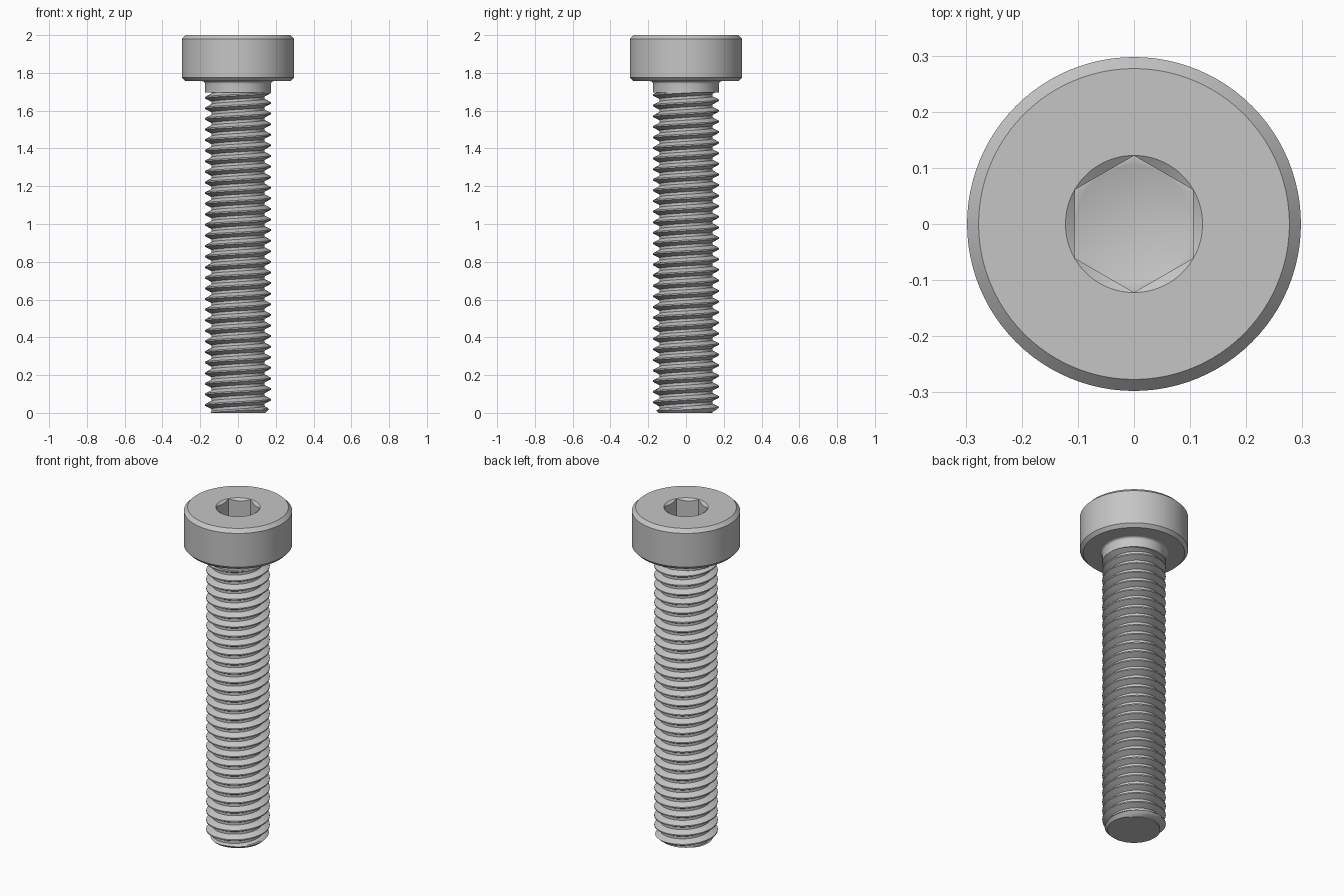
import bpy, bmesh
from math import pi, tau, cos, sin, radians

cube = bpy.data.objects.get("Cube")
if cube:
    bpy.data.objects.remove(cube, do_unlink=True)

# Dimensions
HEAD_R, HEAD_BASE, TOP = 0.2975, 1.756, 2.0
SHAFT_R, ROOT_R, NECK_BASE = 0.175, 0.141, 1.695
PITCH, SOCKET_FLAT, SOCKET_RIM = 0.0561, 0.1055, 0.1222
SOCKET_FLOOR, SOCKET_TIP = 1.86, 1.80
SEGMENTS = 96

steel = bpy.data.materials.new("grey steel")
steel.use_nodes = True
colour = (0.56, 0.56, 0.56, 1)
steel.diffuse_color = colour
steel.node_tree.nodes["Principled BSDF"].inputs["Base Color"].default_value = colour


def finish(bm, name):
    """Turn a bmesh into a smooth object with crisp edges."""
    bmesh.ops.recalc_face_normals(bm, faces=bm.faces[:])
    mesh = bpy.data.meshes.new(name)
    bm.to_mesh(mesh)
    bm.free()
    mesh.materials.append(steel)
    obj = bpy.data.objects.new(name, mesh)
    bpy.context.collection.objects.link(obj)
    bpy.ops.object.select_all(action='DESELECT')
    obj.select_set(True)
    bpy.context.view_layer.objects.active = obj
    bpy.ops.object.shade_smooth_by_angle(angle=radians(30))
    return obj


def lathe(name, profile):
    """Loft rings; each entry is (r, z) or a function of the angle giving it.
    The first and last rings are closed at the axis."""
    bm = bmesh.new()
    rings = []
    for p in profile:
        ring = []
        for i in range(SEGMENTS):
            a = tau * i / SEGMENTS
            r, z = p(a) if callable(p) else p
            ring.append(bm.verts.new((r * cos(a), r * sin(a), z)))
        rings.append(ring)
    for lo, hi in zip(rings, rings[1:]):
        for i in range(SEGMENTS):
            k = (i + 1) % SEGMENTS
            bm.faces.new((lo[i], lo[k], hi[k], hi[i]))
    bmesh.ops.remove_doubles(bm, verts=bm.verts[:], dist=1e-5)
    return finish(bm, name)


# Hexagonal socket outline, flats facing +x and -x
def hex_radius(a):
    return SOCKET_FLAT / cos((a + pi / 6) % (pi / 3) - pi / 6)


def socket_mouth(a):
    r = hex_radius(a)
    return r, TOP - 0.7 * (SOCKET_RIM - r)


def socket_base(a):
    return hex_radius(a), SOCKET_FLOOR


# Head with chamfers, countersunk hex socket and drilled cone floor
lathe("head", [
    (0, SOCKET_TIP), (SOCKET_FLAT - 0.0005, SOCKET_FLOOR), socket_base,
    socket_mouth, (SOCKET_RIM, TOP), (0.277, TOP), (HEAD_R, TOP - 0.021),
    (HEAD_R, HEAD_BASE + 0.019), (0.279, HEAD_BASE), (0, HEAD_BASE)])

# Plain neck with a small fillet under the head
fillet = 0.014
curve = [(SHAFT_R + fillet * (1 - cos(t * pi / 10)),
          HEAD_BASE - fillet * (1 - sin(t * pi / 10))) for t in range(5, -1, -1)]
lathe("neck", [(0, HEAD_BASE + 0.002)] + curve + [(SHAFT_R, NECK_BASE), (0, NECK_BASE)])

# Threaded shaft: a V profile swept up a right-handed helix
bm = bmesh.new()
STEPS = 72
crest, mid = SHAFT_R - 0.0005, (SHAFT_R + ROOT_R) / 2
section = [(0, crest), (0.125, crest), (0.281, mid), (0.4375, ROOT_R),
           (0.6875, ROOT_R), (0.844, mid), (1, crest)]
rows = []
for i in range(-2 * STEPS, 33 * STEPS):
    a = tau * i / STEPS
    z0 = PITCH * i / STEPS + 0.0105
    rows.append([bm.verts.new((r * cos(a), r * sin(a), z0 + f * PITCH))
                 for f, r in section])
for a, b in zip(rows, rows[1:]):
    for j in range(len(section) - 1):
        bm.faces.new((a[j], b[j], b[j + 1], a[j + 1]))
bmesh.ops.remove_doubles(bm, verts=bm.verts[:], dist=1e-5)


def slice_at(z, below=False, above=False):
    cut = bmesh.ops.bisect_plane(
        bm, geom=bm.verts[:] + bm.edges[:] + bm.faces[:], dist=1e-6,
        plane_co=(0, 0, z), plane_no=(0, 0, 1), clear_inner=below, clear_outer=above)
    return [e for e in cut["geom_cut"] if isinstance(e, bmesh.types.BMEdge)]


# Trim the ends, cap them, and bevel the tip
slice_at(0, below=True)
slice_at(NECK_BASE + 0.005, above=True)
slice_at(0.015)
slice_at(0.03)
bmesh.ops.holes_fill(bm, edges=[e for e in bm.edges if e.is_boundary], sides=0)
for v in bm.verts:
    r = v.co.xy.length
    limit = 0.146 + v.co.z
    if r > limit:
        v.co.x *= limit / r
        v.co.y *= limit / r
finish(bm, "threaded_shaft")
